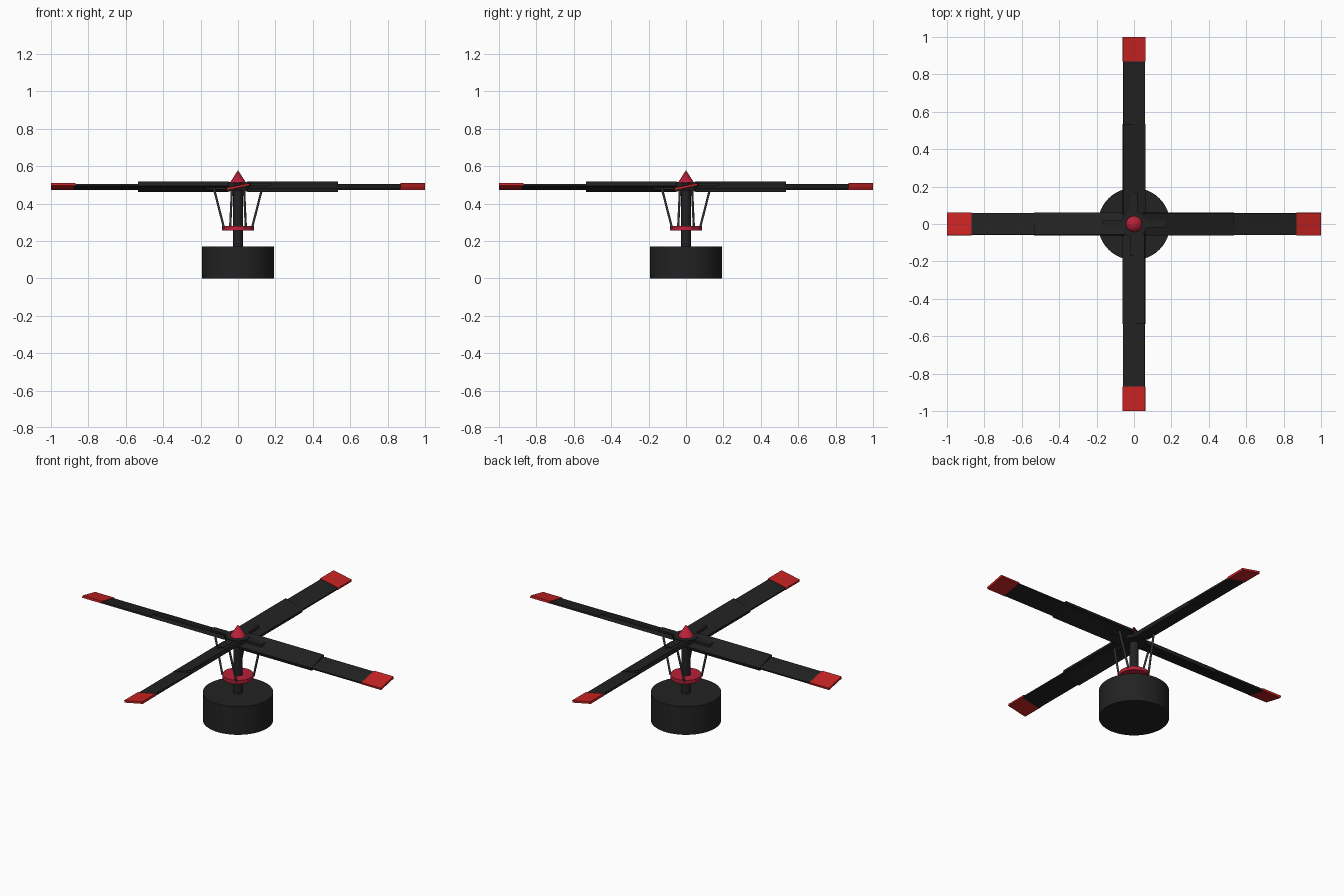
import bpy, math
from mathutils import Matrix, Vector

if "Cube" in bpy.data.objects:
    bpy.data.objects.remove(bpy.data.objects["Cube"])


def material(name, r, g, b):
    m = bpy.data.materials.new(name)
    m.diffuse_color = (r, g, b, 1)
    m.use_nodes = True
    m.node_tree.nodes["Principled BSDF"].inputs["Base Color"].default_value = m.diffuse_color
    return m


BLACK = material("matte black", 0.016, 0.016, 0.016)
RED = material("tip red", 0.57, 0.017, 0.017)
CRIMSON = material("crimson", 0.48, 0.015, 0.04)
GREY = material("steel grey", 0.11, 0.11, 0.11)


def finish(name, mat, smooth=True):
    ob = bpy.context.object
    ob.name = name
    ob.data.materials.append(mat)
    if smooth:
        bpy.ops.object.shade_smooth_by_angle(angle=math.radians(35))
    return ob


def cylinder(name, r, z0, z1, mat, sides=32):
    bpy.ops.mesh.primitive_cylinder_add(vertices=sides, radius=r, depth=z1 - z0,
                                        location=(0, 0, (z0 + z1) / 2))
    return finish(name, mat)


def bar(name, x0, x1, width, thick, z, pitch, turn, mat):
    """Radial box, pitched about its own length and turned about the mast."""
    bpy.ops.mesh.primitive_cube_add(size=1)
    ob = finish(name, mat, False)
    ob.data.transform(Matrix.Rotation(turn, 4, 'Z')
                      @ Matrix.Translation(((x0 + x1) / 2, 0, z))
                      @ Matrix.Rotation(math.radians(pitch), 4, 'X')
                      @ Matrix.Diagonal((x1 - x0, width, thick, 1)))
    return ob


def rod(name, a, b, r, turn, mat):
    spin = Matrix.Rotation(turn, 3, 'Z')
    a, b = spin @ Vector(a), spin @ Vector(b)
    bpy.ops.mesh.primitive_cylinder_add(vertices=10, radius=r, depth=(b - a).length,
                                        location=(a + b) / 2)
    bpy.context.object.rotation_euler = (b - a).to_track_quat('Z', 'Y').to_euler()
    return finish(name, mat)


# Base, mast and swashplate
cylinder("base", 0.193, 0, 0.17, BLACK, 48)
cylinder("mast", 0.026, 0.17, 0.50, BLACK, 24)
cylinder("swashplate", 0.085, 0.257, 0.279, CRIMSON)

# Hub and nose cone
cylinder("hub", 0.07, 0.47, 0.512, BLACK)
bpy.ops.mesh.primitive_cone_add(vertices=16, radius1=0.043, depth=0.066,
                                location=(0, 0, 0.545))
finish("hub_cone", CRIMSON)

# Four blades with grips, pitch horns and links
for i in range(4):
    t = i * math.pi / 2
    bar("blade", 0.05, 0.88, 0.118, 0.010, 0.488, 11.5, t, BLACK)
    bar("blade_root", 0.05, 0.535, 0.122, 0.020, 0.490, 18, t, BLACK)
    bar("blade_tip", 0.87, 1.0, 0.124, 0.013, 0.490, 11.5, t, RED)
    bar("blade_grip", 0.0, 0.172, 0.04, 0.034, 0.492, 0, t, BLACK)
    rod("pitch_link", (0.075, 0.042, 0.27), (0.13, 0.032, 0.485), 0.006, t, GREY)
